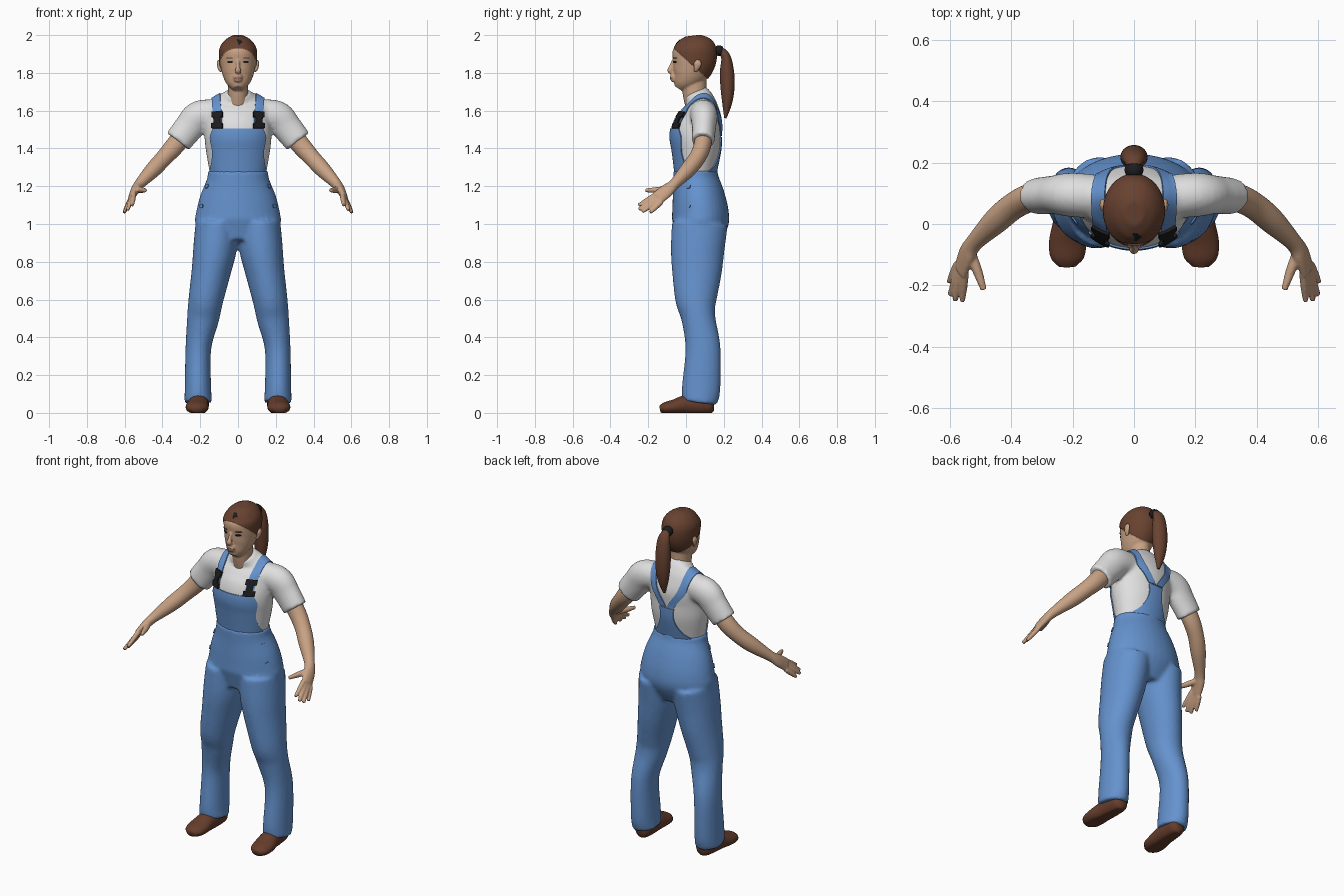
import bpy, bmesh, math
from mathutils import Vector
from mathutils.bvhtree import BVHTree

if "Cube" in bpy.data.objects:
    bpy.data.objects.remove(bpy.data.objects["Cube"])


def material(name, r, g, b):
    m = bpy.data.materials.new(name)
    m.use_nodes = True
    m.diffuse_color = (r, g, b, 1)
    node = m.node_tree.nodes["Principled BSDF"]
    node.inputs["Base Color"].default_value = (r, g, b, 1)
    node.inputs["Roughness"].default_value = 0.8
    return m


denim = material("blue denim", 0.13, 0.29, 0.62)
cotton = material("white cotton", 0.74, 0.74, 0.74)
skin = material("skin", 0.58, 0.36, 0.23)
hair = material("brown hair", 0.14, 0.055, 0.03)
leather = material("brown leather", 0.13, 0.047, 0.025)
black = material("black plastic", 0.012, 0.012, 0.014)
lip = material("lip", 0.36, 0.17, 0.12)

X, Y, Z = Vector((1, 0, 0)), Vector((0, 1, 0)), Vector((0, 0, 1))


def curve_through(pts, steps=6):
    """Smooth curve through tuples of any length."""
    out = []
    for i in range(len(pts) - 1):
        a, b, c, d = (pts[max(i - 1, 0)], pts[i], pts[i + 1],
                      pts[min(i + 2, len(pts) - 1)])
        for k in range(steps):
            t = k / steps
            out.append([q + 0.5 * t * (r - p + t * (2 * p - 5 * q + 4 * r - s
                        + t * (3 * (q - r) + s - p)))
                        for p, q, r, s in zip(a, b, c, d)])
    return out + [list(pts[-1])]


def loft(bm, sections, side=1, ref=Y, n=32):
    """Closed tube; sections are x, y, z, radius across ref, radius along ref."""
    rows = curve_through(sections)
    centres = [Vector((r[0] * side, r[1], r[2])) for r in rows]
    rings = []
    for i, row in enumerate(rows):
        t = (centres[min(i + 1, len(rows) - 1)] - centres[max(i - 1, 0)]).normalized()
        v = (ref - t * ref.dot(t)).normalized()
        u = t.cross(v)
        ru, rv = max(row[3], 0.002), max(row[4], 0.002)
        rings.append([bm.verts.new(centres[i] + u * ru * math.cos(a) + v * rv * math.sin(a))
                      for a in (2 * math.pi * k / n for k in range(n))])
    faces = [bm.faces.new(rings[0]), bm.faces.new(rings[-1][::-1])]
    for a, b in zip(rings, rings[1:]):
        for k in range(n):
            j = (k + 1) % n
            faces.append(bm.faces.new((a[k], b[k], b[j], a[j])))
    bmesh.ops.recalc_face_normals(bm, faces=faces)


def add_object(name, bm, mat):
    mesh = bpy.data.meshes.new(name)
    bm.to_mesh(mesh)
    bm.free()
    obj = bpy.data.objects.new(name, mesh)
    bpy.context.collection.objects.link(obj)
    mesh.materials.append(mat)
    mesh.polygons.foreach_set("use_smooth", [True] * len(mesh.polygons))
    return obj


def fuse(name, bm, mat, voxel, rounds):
    """Merge overlapping lofts into one soft skin."""
    obj = add_object(name, bm, mat)
    remesh = obj.modifiers.new("merge", 'REMESH')
    remesh.mode = 'VOXEL'
    remesh.voxel_size = voxel
    soften = obj.modifiers.new("soften", 'SMOOTH')
    soften.factor, soften.iterations = 0.5, rounds
    dg = bpy.context.evaluated_depsgraph_get()
    dg.update()
    mesh = bpy.data.meshes.new_from_object(obj.evaluated_get(dg))
    obj.modifiers.clear()
    obj.data = mesh
    mesh.materials.clear()
    mesh.materials.append(mat)
    mesh.polygons.foreach_set("use_smooth", [True] * len(mesh.polygons))
    return obj


def surface(obj):
    m = obj.data
    return BVHTree.FromPolygons([v.co.copy() for v in m.vertices],
                                [tuple(p.vertices) for p in m.polygons])


# Ray directions used to lay cloth and details on a surface
def front(x, z): return Vector((x, -1, z)), Y
def back(x, z): return Vector((x, 1, z)), -Y
def left(y, z): return Vector((1, y, z)), -X
def right(y, z): return Vector((-1, y, z)), X
def over(x, deg):
    a = math.radians(deg)
    d = Vector((0, -math.cos(a), math.sin(a)))
    return Vector((x, 0.075, 1.5)) + d, -d


def patch(name, rows, tree, ray, mat, gap=0.006, thick=0.008, cols=10, side=1):
    """Sheet laid on a surface; rows are centre, height, half width."""
    bm = bmesh.new()
    grid = []
    for c, w, half in rows:
        line = []
        for k in range(cols + 1):
            origin, d = ray(c * side + half * (2 * k / cols - 1), w)
            hit, normal, _, _ = tree.ray_cast(origin, d)
            if hit is None:
                hit, normal, _, _ = tree.find_nearest(origin + d)
            line.append(bm.verts.new(hit + normal * gap))
        grid.append(line)
    for a, b in zip(grid, grid[1:]):
        for k in range(cols):
            bm.faces.new((a[k], a[k + 1], b[k + 1], b[k]))
    bmesh.ops.recalc_face_normals(bm, faces=bm.faces)
    bmesh.ops.solidify(bm, geom=bm.faces[:], thickness=thick)
    bmesh.ops.recalc_face_normals(bm, faces=bm.faces)
    obj = add_object(name, bm, mat)
    bpy.ops.object.select_all(action='DESELECT')
    obj.select_set(True)
    bpy.context.view_layer.objects.active = obj
    bpy.ops.object.shade_smooth_by_angle(angle=math.radians(40))


SIDES = ((1, "left"), (-1, "right"))

# Shirt with short sleeves
bm = bmesh.new()
loft(bm, [(0, .05, 1.2, .14, .1), (0, .05, 1.27, .15, .107), (0, .055, 1.4, .172, .128),
          (0, .053, 1.48, .178, .134), (0, .073, 1.56, .175, .12), (0, .078, 1.62, .18, .093),
          (0, .072, 1.655, .145, .076), (0, .058, 1.682, .085, .068), (0, .05, 1.7, .066, .064)])
for s, _ in SIDES:
    loft(bm, [(.08, .085, 1.585, .07, .07), (.2, .095, 1.572, .083, .072),
              (.26, .095, 1.51, .079, .063), (.318, .09, 1.437, .074, .06)], s)
shirt = fuse("shirt", bm, cotton, .01, 5)
shirt_tree = surface(shirt)

# Overalls: hips and both legs
bm = bmesh.new()
loft(bm, [(0, .06, .9, .17, .11), (0, .075, 1.0, .225, .148), (0, .076, 1.06, .222, .15),
          (0, .066, 1.15, .2, .138), (0, .052, 1.24, .164, .12), (0, .05, 1.285, .16, .117)])
for s, _ in SIDES:
    loft(bm, [(.21, .072, .055, .074, .092), (.212, .08, .13, .07, .102),
              (.21, .09, .34, .068, .093), (.185, .066, .5, .085, .09),
              (.17, .053, .6, .092, .11), (.142, .058, .75, .104, .132),
              (.122, .062, .87, .115, .142), (.11, .073, 1.0, .115, .148)], s)
overalls = fuse("overalls", bm, denim, .011, 4)
overalls_tree = surface(overalls)

# Bib, back panel, straps, buckles and hip buttons
patch("bib", curve_through([(0, 1.22, .125), (0, 1.27, .146), (0, 1.32, .138), (0, 1.38, .133),
      (0, 1.45, .145), (0, 1.48, .14), (0, 1.505, .128)]), shirt_tree, front, denim, cols=28)
patch("back_panel", curve_through([(0, 1.22, .13), (0, 1.27, .125), (0, 1.31, .085),
      (0, 1.36, .055), (0, 1.41, .042), (0, 1.46, .046)]), shirt_tree, back, denim, cols=20)
for s, word in SIDES:
    patch(word + "_strap", curve_through([(.103, 0, .02), (.108, 40, .021), (.115, 80, .022),
          (.112, 110, .022), (.09, 145, .022), (.055, 172, .022), (.025, 197, .022)], 8),
          shirt_tree, over, denim, cols=6, side=s)
    patch(word + "_buckle", [(.105, 1.505, .027), (.105, 1.53, .027), (.105, 1.533, .015),
          (.105, 1.56, .015), (.105, 1.563, .026), (.105, 1.59, .026)],
          shirt_tree, front, black, gap=.016, thick=.012, side=s)
    for z in (1.2, 1.095):
        patch(word + "_hip_button", [(.012, z + dz, math.sqrt(.00015 - dz * dz))
              for dz in (-.011, -.006, 0, .006, .011)], overalls_tree,
              left if s > 0 else right, denim, gap=.005)

# Arms with hands
for s, word in SIDES:
    bm = bmesh.new()
    loft(bm, [(.26, .095, 1.51, .05, .045), (.33, .088, 1.42, .051, .046),
              (.39, .06, 1.352, .045, .044), (.45, .01, 1.287, .042, .042),
              (.52, -.06, 1.213, .028, .029), (.545, -.1, 1.178, .023, .037),
              (.565, -.15, 1.138, .016, .038)], s)
    base, end = Vector((.552, -.16, 1.155)), Vector((.575, -.13, 1.118))
    tips = ((.56, -.252, 1.098), (.584, -.25, 1.076), (.6, -.232, 1.064), (.603, -.19, 1.06))
    for k, tip in enumerate(tips):
        root, tip = base.lerp(end, k / 3), Vector(tip)
        loft(bm, [(*root, .014, .014), (*root.lerp(tip, .5), .0135, .013), (*tip, .009, .009)],
             s, X, 12)
    loft(bm, [(.535, -.09, 1.185, .018, .018), (.51, -.155, 1.18, .016, .016),
              (.49, -.215, 1.178, .01, .01)], s, X, 12)
    fuse(word + "_arm", bm, skin, .005, 2)

# Shoes with flat soles
for s, word in SIDES:
    bm = bmesh.new()
    loft(bm, [(.203, .148, .045, .025, .035), (.203, .125, .045, .046, .05),
              (.206, .06, .045, .052, .055), (.21, 0, .043, .055, .052),
              (.216, -.06, .032, .061, .04), (.218, -.11, .025, .054, .031),
              (.218, -.138, .02, .028, .018)], s, Z)
    for v in bm.verts:
        v.co.z = max(v.co.z, 0)
    add_object(word + "_shoe", bm, leather)

# Head, neck and nose; hair is raised and coloured above the hairline
bm = bmesh.new()
loft(bm, [(0, .06, 1.62, .058, .062), (0, .045, 1.7, .054, .064), (0, .04, 1.8, .055, .07)])
loft(bm, [(0, -.038, 1.716, .026, .026), (0, -.022, 1.74, .054, .05), (0, .005, 1.78, .077, .083),
          (0, .03, 1.83, .091, .106), (0, .043, 1.88, .097, .116), (0, .043, 1.93, .094, .112),
          (0, .038, 1.97, .066, .083), (0, .035, 1.993, .03, .04)])
loft(bm, [(0, -.066, 1.865, .008, .01), (0, -.078, 1.83, .011, .013),
          (0, -.084, 1.813, .016, .015), (0, -.072, 1.798, .012, .01)], n=12)
loft(bm, [(0, -.062, 1.755, .018, .016), (0, -.066, 1.775, .024, .018),
          (0, -.062, 1.79, .02, .016)], n=16)
head = fuse("head", bm, skin, .005, 3)
head.data.materials.append(hair)


def is_hair(p):
    return p.z > max(1.935 - 0.9 * (p.y + 0.07), 1.765)


for p in head.data.polygons:
    p.material_index = int(is_hair(p.center))
lifted = [(v, v.normal.copy()) for v in head.data.vertices if is_hair(v.co)]
for v, normal in lifted:
    v.co += normal * 0.004
head_tree = surface(head)

# Face details and ears
patch("lips", [(0, 1.766, .009), (0, 1.773, .022), (0, 1.78, .01)],
      head_tree, front, lip, .002, .003)
patch("hair_parting", [(.005, 1.95, .004), (.012, 1.962, .012), (.004, 1.975, .008)],
      head_tree, front, black, .002, .003)
for s, word in SIDES:
    patch(word + "_eye", [(.04, 1.852, .007), (.04, 1.857, .015), (.04, 1.863, .012)],
          head_tree, front, black, .002, .003, side=s)
    patch(word + "_eyebrow", [(.042, 1.876, .019), (.043, 1.882, .014)],
          head_tree, front, hair, .002, .003, side=s)
    bm = bmesh.new()
    loft(bm, [(.09, .05, 1.808, .006, .008), (.098, .056, 1.825, .009, .015),
              (.102, .062, 1.85, .01, .02), (.1, .062, 1.868, .005, .009)], s, n=16)
    add_object(word + "_ear", bm, skin)

# Ponytail and its band
bm = bmesh.new()
loft(bm, [(0, .15, 1.915, .014, .016), (0, .185, 1.915, .02, .022), (0, .212, 1.88, .026, .036),
          (0, .217, 1.8, .038, .044), (0, .22, 1.71, .036, .042), (0, .217, 1.63, .024, .03),
          (0, .208, 1.56, .006, .008)], ref=X)
add_object("ponytail", bm, hair)
bm = bmesh.new()
loft(bm, [(0, .16, 1.917, .024, .026), (0, .175, 1.917, .029, .031), (0, .19, 1.913, .025, .027)],
     ref=X)
add_object("hair_band", bm, black)
